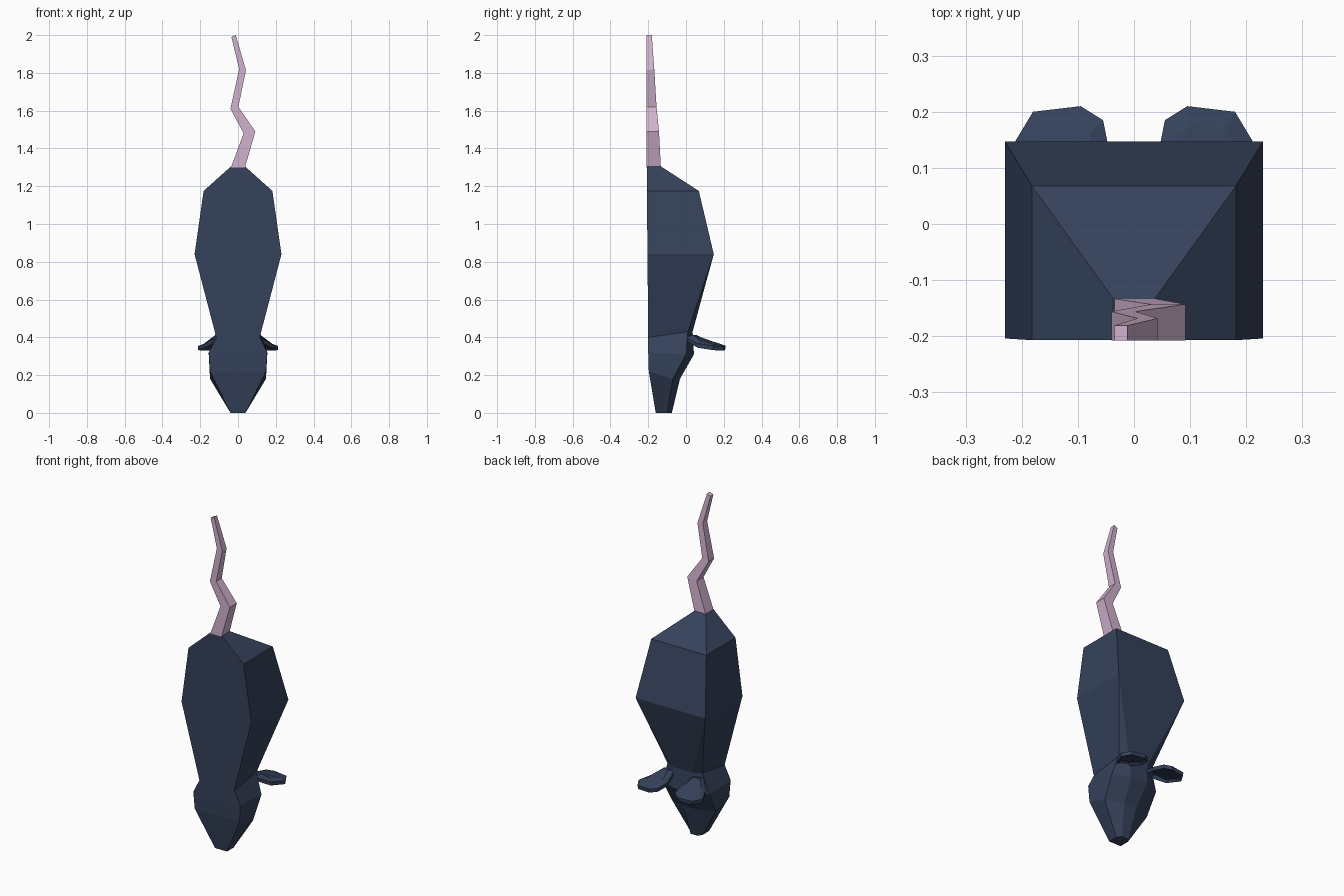
import bpy, bmesh

def material(name, color):
    m = bpy.data.materials.new(name)
    m.diffuse_color = (*color, 1)
    return m

fur = material("dark_fur", (0.036, 0.055, 0.105))
skin = material("pink_skin", (0.64, 0.45, 0.62))

def finish(name, bm, mat):
    bmesh.ops.remove_doubles(bm, verts=bm.verts[:], dist=0.0005)
    bmesh.ops.recalc_face_normals(bm, faces=bm.faces[:])
    me = bpy.data.meshes.new(name)
    bm.to_mesh(me)
    bm.free()
    me.materials.append(mat)
    ob = bpy.data.objects.new(name, me)
    bpy.context.collection.objects.link(ob)
    return ob

def loft(name, rings, mat):
    bm = bmesh.new()
    loops = [[bm.verts.new(p) for p in ring] for ring in rings]
    n = len(loops[0])
    for a, b in zip(loops, loops[1:]):
        for i in range(n):
            j = (i + 1) % n
            bm.faces.new((a[i], a[j], b[j], b[i]))
    bm.faces.new(loops[0])
    bm.faces.new(loops[-1])
    return finish(name, bm, mat)

# Body and head: belly z, back z, half width, belly y, shoulder y, spine half width, spine y
sections = [
    (0.00, 0.00, 0.040, -0.160, -0.100, 0.022, -0.075),
    (0.22, 0.18, 0.148, -0.197, -0.070, 0.042, -0.032),
    (0.32, 0.31, 0.155, -0.200, 0.000, 0.055, 0.042),
    (0.40, 0.43, 0.115, -0.200, 0.010, 0.065, 0.035),
    (0.84, 0.84, 0.230, -0.204, 0.147, 0.230, 0.147),
    (1.175, 1.175, 0.182, -0.207, 0.068, 0.182, 0.068),
    (1.305, 1.305, 0.037, -0.207, -0.133, 0.037, -0.133),
]
loft("body", [[(-w, y0, z0), (w, y0, z0), (w, y1, z1), (n, y2, z1), (-n, y2, z1), (-w, y1, z1)]
              for z0, z1, w, y0, y1, n, y2 in sections], fur)

# Zigzag tail: left x, left z, right x, right z, back y
tail = [
    (-0.037, 1.30, 0.037, 1.30, -0.133),
    (0.030, 1.48, 0.092, 1.49, -0.143),
    (-0.040, 1.61, 0.002, 1.62, -0.156),
    (0.006, 1.82, 0.042, 1.815, -0.168),
    (-0.035, 1.99, -0.012, 2.00, -0.181),
]
loft("tail", [[(xl, -0.208, zl), (xr, -0.208, zr), (xr, y, zr), (xl, y, zl)]
              for xl, zl, xr, zr, y in tail], skin)

# Ears: thin outline sloping down towards the tip, with a dished underside
outline = [(0.06, 0.02, 0.405), (0.042, 0.12, 0.375), (0.055, 0.185, 0.365), (0.095, 0.21, 0.358),
           (0.18, 0.20, 0.355), (0.213, 0.145, 0.357), (0.175, 0.06, 0.37), (0.115, 0.0, 0.405)]
cx, cy = 0.125, 0.115
for side, name in ((1, "right_ear"), (-1, "left_ear")):
    def ring(scale, dz):
        return [(side * (cx + (x - cx) * scale), cy + (y - cy) * scale, z + dz)
                for x, y, z in outline]
    loft(name, [ring(0.65, 0.008), ring(1.0, -0.003), ring(0.97, -0.025), ring(0.75, -0.012)], fur)
